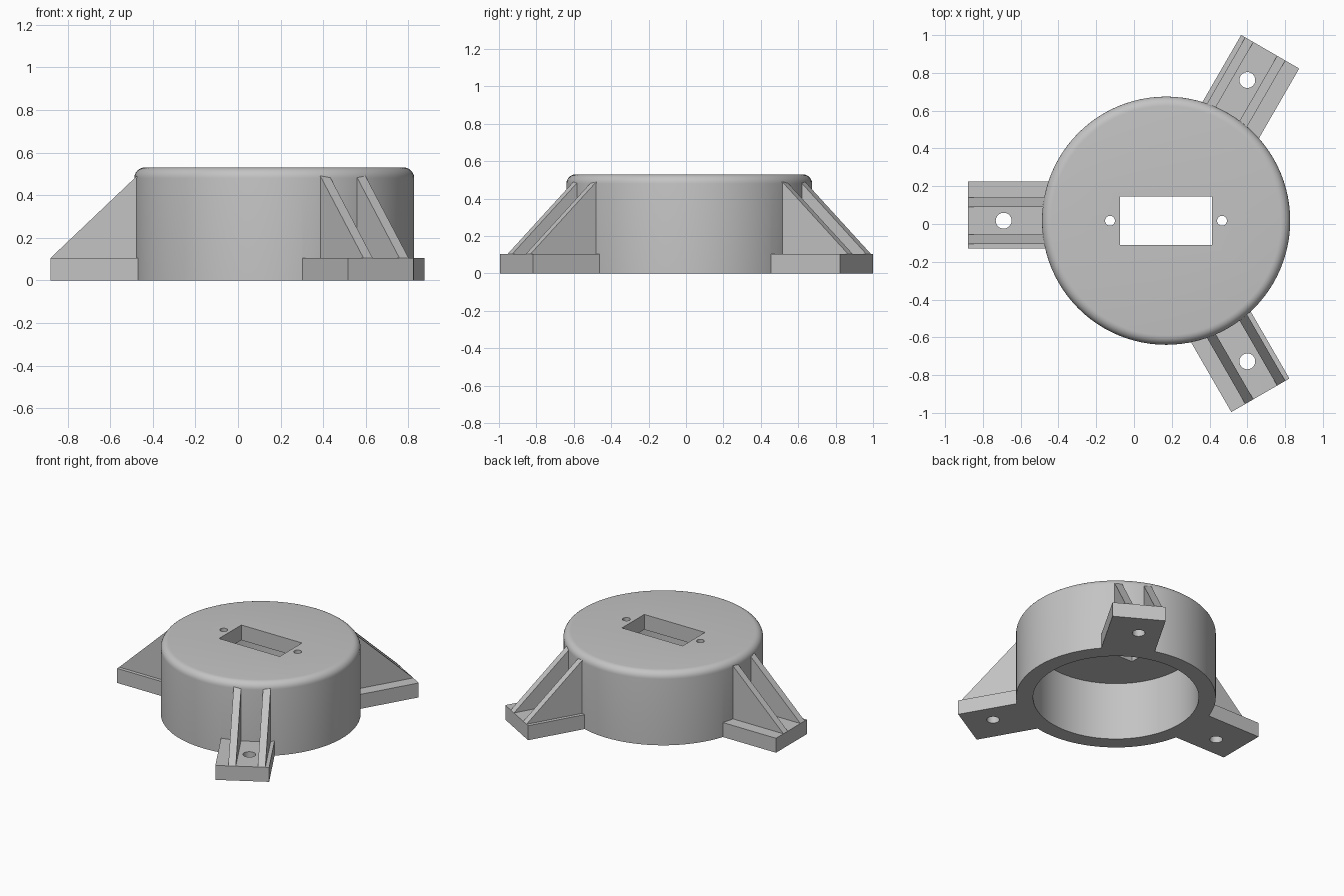
import bpy, bmesh, math
from mathutils import Matrix, Vector

old = bpy.data.objects.get("Cube")
if old:
    bpy.data.objects.remove(old, do_unlink=True)

CENTRE = Vector((0.17, 0.0175, 0))
RADIUS, BORE, HEIGHT, CEILING, FILLET = 0.657, 0.545, 0.53, 0.42, 0.05
FOOT_TOP, FOOT_END, FOOT_START = 0.105, 1.05, 0.61

grey = bpy.data.materials.new("matte grey")
grey.use_nodes = True
grey.diffuse_color = (0.55, 0.55, 0.55, 1)
grey.node_tree.nodes["Principled BSDF"].inputs["Base Color"].default_value = grey.diffuse_color


def finish(bm, name, matrix=Matrix()):
    """Turn a bmesh into an object placed relative to the housing centre."""
    bmesh.ops.recalc_face_normals(bm, faces=bm.faces)
    bm.transform(Matrix.Translation(CENTRE) @ matrix)
    mesh = bpy.data.meshes.new(name)
    bm.to_mesh(mesh)
    bm.free()
    mesh.materials.append(grey)
    obj = bpy.data.objects.new(name, mesh)
    bpy.context.collection.objects.link(obj)
    return obj


def lathe(name, profile, steps=96):
    bm = bmesh.new()
    verts = [bm.verts.new((r, 0, z)) for r, z in profile]
    edges = [bm.edges.new(pair) for pair in zip(verts, verts[1:])]
    bmesh.ops.spin(bm, geom=verts + edges, cent=(0, 0, 0), axis=(0, 0, 1),
                   angle=math.tau, steps=steps)
    bmesh.ops.remove_doubles(bm, verts=bm.verts, dist=0.0001)
    return finish(bm, name)


def prism(name, outline, y0, y1, matrix=Matrix()):
    """Extrude an (x, z) outline from y0 to y1."""
    bm = bmesh.new()
    face = bm.faces.new([bm.verts.new((x, y0, z)) for x, z in outline])
    new = bmesh.ops.extrude_face_region(bm, geom=[face])["geom"]
    bmesh.ops.translate(bm, vec=(0, y1 - y0, 0),
                        verts=[v for v in new if isinstance(v, bmesh.types.BMVert)])
    return finish(bm, name, matrix)


def drill(name, x, radius, z0, z1, matrix=Matrix()):
    bm = bmesh.new()
    bmesh.ops.create_cone(bm, cap_ends=True, segments=32, radius1=radius,
                          radius2=radius, depth=z1 - z0)
    place = Matrix.Translation((x, 0, (z0 + z1) / 2))
    return finish(bm, name, matrix @ place)


def rect(x0, x1, z0, z1):
    return [(x0, z0), (x1, z0), (x1, z1), (x0, z1)]


def combine(target, tool, operation):
    mod = target.modifiers.new(operation.lower(), "BOOLEAN")
    mod.operation, mod.solver, mod.object = operation, "EXACT", tool
    bpy.context.view_layer.objects.active = target
    bpy.ops.object.modifier_apply(modifier=mod.name)
    bpy.data.objects.remove(tool, do_unlink=True)


# Round cup, open below, with a rounded top rim
rim = [(RADIUS - FILLET + FILLET * math.cos(a), HEIGHT - FILLET + FILLET * math.sin(a))
       for a in (math.radians(15 * i) for i in range(7))]
housing = lathe("housing", [(0, CEILING), (BORE, CEILING), (BORE, 0), (RADIUS, 0)]
                + rim + [(0, HEIGHT)])

# Three feet, each a pad with two sloping ribs and a bolt hole
slope = (0.485 - FOOT_TOP) / (FOOT_END - 0.65)
rib_start = 0.625
rib_top = FOOT_TOP + slope * (FOOT_END - rib_start)
rib = [(rib_start, 0.05), (FOOT_END, 0.05), (FOOT_END, FOOT_TOP), (rib_start, rib_top)]
for degrees in (60, 180, 300):
    turn = Matrix.Rotation(math.radians(degrees), 4, "Z")
    pad = prism("foot_pad", rect(FOOT_START, FOOT_END, 0, FOOT_TOP), -0.2075, 0.1475, turn)
    combine(housing, pad, "UNION")
    for y in (-0.1225, 0.0725):
        combine(housing, prism("foot_rib", rib, y, y + 0.05, turn), "UNION")
    combine(housing, drill("bolt_hole", 0.86, 0.042, -0.1, 0.3, turn), "DIFFERENCE")

# Rectangular window and its two screw holes through the top
window = prism("window_cutter", rect(-0.245, 0.242, 0.35, 0.6), -0.128, 0.128)
combine(housing, window, "DIFFERENCE")
for x in (-0.297, 0.296):
    combine(housing, drill("screw_hole", x, 0.026, 0.35, 0.6), "DIFFERENCE")

bpy.ops.object.select_all(action="DESELECT")
housing.select_set(True)
bpy.context.view_layer.objects.active = housing
bpy.ops.object.shade_smooth_by_angle(angle=math.radians(30))
